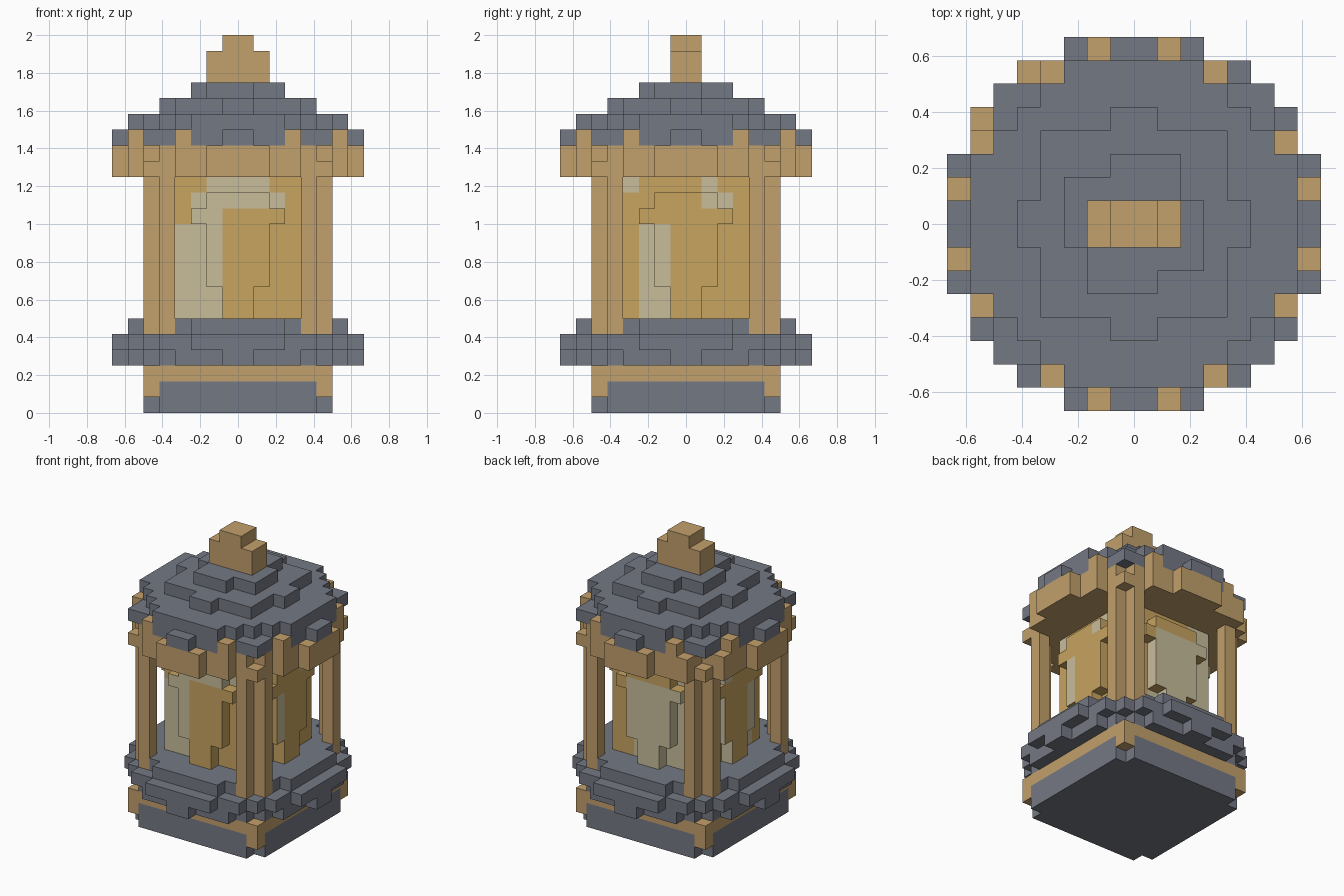
import bpy, bmesh
from mathutils import Vector

cube = bpy.data.objects.get("Cube")
if cube:
    bpy.data.objects.remove(cube, do_unlink=True)

U = 1 / 12  # block size
R = range(-8, 8)


def material(name, rgb):
    m = bpy.data.materials.new(name)
    m.use_nodes = True
    m.diffuse_color = (*rgb, 1)
    bsdf = m.node_tree.nodes["Principled BSDF"]
    bsdf.inputs["Base Color"].default_value = (*rgb, 1)
    bsdf.inputs["Roughness"].default_value = 0.8
    return m


SLATE, WOOD, AMBER, PALE = range(4)
MATS = [material("slate_grey", (0.175, 0.19, 0.23)),
        material("tan_wood", (0.54, 0.35, 0.15)),
        material("amber_glow", (0.58, 0.37, 0.115)),
        material("pale_glass", (0.58, 0.51, 0.33))]

SIDES = [Vector(s) for s in
         [(1, 0, 0), (-1, 0, 0), (0, 1, 0), (0, -1, 0), (0, 0, 1), (0, 0, -1)]]


def blocks(name, z0, z1, fill, paint=None):
    """Blocky solid; fill(x, y, z) gives a colour or None, paint recolours a side."""
    cells = {}
    for k in range(z0, z1):
        for i in R:
            for j in R:
                c = fill(i + 0.5, j + 0.5, k)
                if c is not None:
                    cells[i, j, k] = c
    bm = bmesh.new()
    for cell, colour in cells.items():
        mid = Vector(cell) + Vector((0.5, 0.5, 0.5))
        for n in SIDES:
            if tuple(int(a + b) for a, b in zip(cell, n)) in cells:
                continue
            u = Vector((n.y, n.z, n.x)) / 2
            v = n.cross(u)
            face = bm.faces.new([bm.verts.new((mid + n / 2 + p) * U)
                                 for p in (-u - v, u - v, u + v, v - u)])
            face.material_index = paint(mid, n) if paint else colour
    bmesh.ops.remove_doubles(bm, verts=bm.verts[:], dist=U / 100)
    bmesh.ops.dissolve_limit(bm, angle_limit=0.01, verts=bm.verts[:],
                             edges=bm.edges[:], delimit={'MATERIAL'})
    bmesh.ops.recalc_face_normals(bm, faces=bm.faces[:])
    me = bpy.data.meshes.new(name)
    bm.to_mesh(me)
    bm.free()
    for m in MATS:
        me.materials.append(m)
    ob = bpy.data.objects.new(name, me)
    bpy.context.collection.objects.link(ob)
    return ob


def disc(r2, colour=SLATE):
    return lambda x, y, z: colour if x * x + y * y <= r2 else None


# Square foot with notched corners and a wooden band
def foot(x, y, z):
    a, b = abs(x), abs(y)
    if max(a, b) > 6:
        return None
    corner = min(a, b) > 5
    if z == 0:
        return None if corner else SLATE
    return WOOD if z == 2 or corner else SLATE


blocks("foot", 0, 3, foot)

# Round stepped base
blocks("base_lower_step", 3, 4, disc(57))
blocks("base_wide_step", 4, 5, disc(64))
blocks("base_upper_step", 5, 6, disc(49))


# Paired corner posts with an open notch between them
def posts(x, y, z):
    return WOOD if {abs(x), abs(y)} == {4.5, 5.5} else None


blocks("corner_posts", 5, 15, posts)


# Glowing core: square column with a raised panel on every side
def core(x, y, z):
    a, b = abs(x), abs(y)
    panel = 1 if z < 8 else 3 if z == 12 else 2
    if z == 14:
        panel = 0
    return AMBER if max(a, b) < 4 or (max(a, b) < 5 and min(a, b) < panel) else None


def glow(p, n):
    x, y, z = p
    if n.z:
        return AMBER
    if n.y < 0 or (n.x and y < -4):
        if z < 12:
            pale = x < -1
        elif z < 13:
            pale = -3 < x < -1
        else:
            pale = abs(x) < (3 if z < 14 else 2)
    elif n.y > 0 or (n.x and y > 4):
        pale = x < 2 if z < 13 else x < -2
    elif z < 12:
        pale = -3 < y < -1
    elif z < 13:
        pale = False
    else:
        pale = 1 < y < (3 if z < 14 else 2) or (z > 14 and y < -3)
    return PALE if pale else AMBER


blocks("glowing_core", 6, 15, core, glow)


# Wooden ring under the roof
def ring(x, y, z):
    if (x, y) in ((-4.5, 6.5), (-6.5, 4.5)):
        return WOOD
    return disc(60.6 if z == 15 else 60, WOOD)(x, y, z)


blocks("roof_ring", 15, 17, ring)


# Roof edge with wooden pegs
def eave(x, y, z):
    a, b = abs(x), abs(y)
    if {a, b} == {3.5, 6.5}:
        return WOOD
    if {a, b} == {1.5, 7.5}:
        return None
    return disc(60.6)(x, y, z)


blocks("roof_eave", 17, 18, eave)
blocks("roof_lower_step", 18, 19, disc(49))


def middle(x, y, z):
    a, b = abs(x), abs(y)
    return SLATE if max(a, b) < 4 or (max(a, b) < 5 and min(a, b) < 1) else None


blocks("roof_middle_step", 19, 20, middle)


# Small pinwheel cap
def cap(x, y, z):
    a, b = abs(x), abs(y)
    if max(a, b) > 3 or a + b >= 5 or x * y * (a - b) > 3:
        return None
    return SLATE


blocks("roof_cap", 20, 21, cap)

# Finial
blocks("finial", 21, 24, lambda x, y, z:
       WOOD if abs(y) < 1 and abs(x) < (2 if z < 23 else 1) else None)
